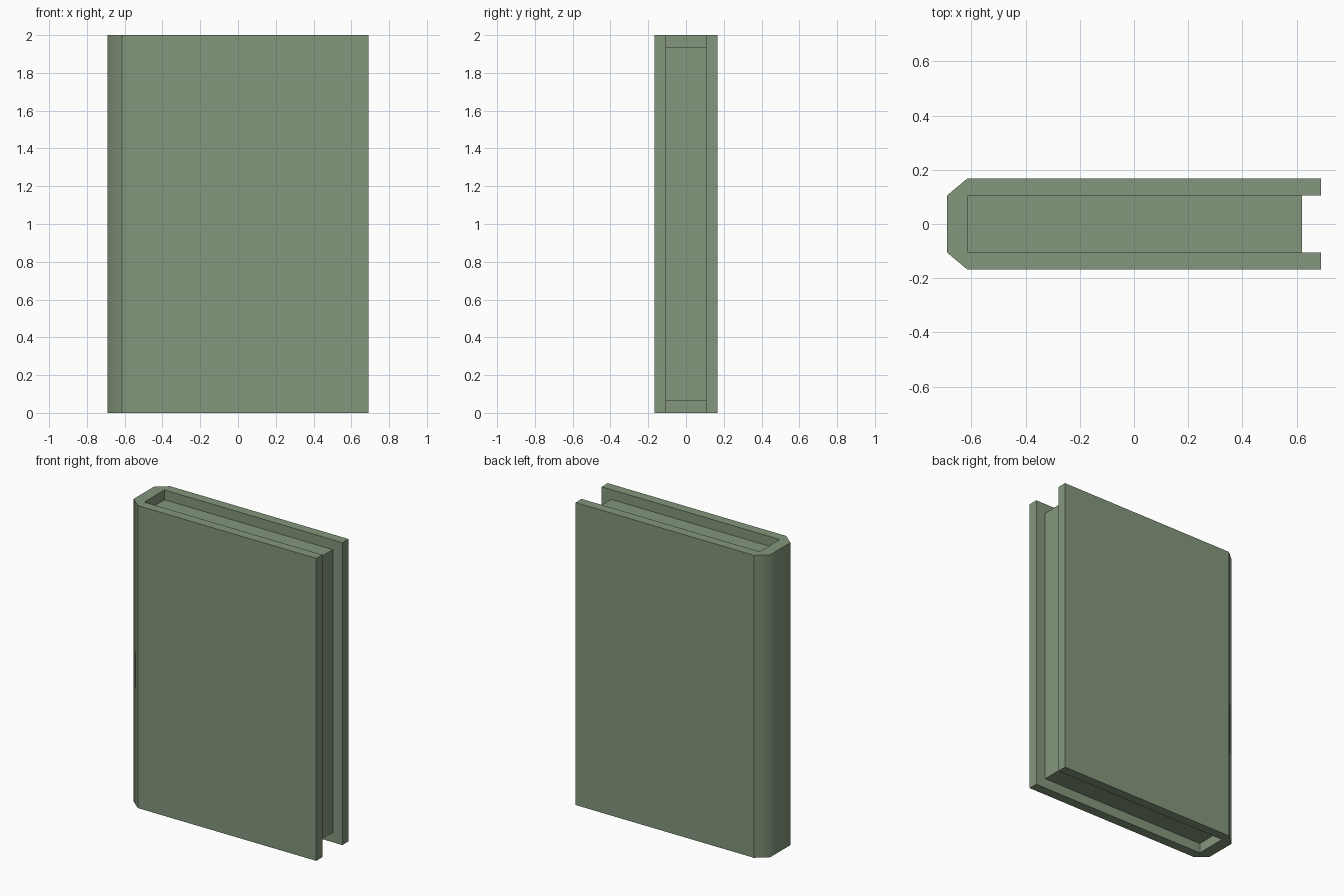
import bpy, bmesh

if "Cube" in bpy.data.objects:
    bpy.data.objects.remove(bpy.data.objects["Cube"])

green = bpy.data.materials.new("green")
green.diffuse_color = (0.23, 0.31, 0.20, 1)
green.use_nodes = True
green.node_tree.nodes["Principled BSDF"].inputs["Base Color"].default_value = green.diffuse_color


def extrude_profile(name, points, z0, z1, smooth_sides=()):
    """Extrude a plan outline upwards; the listed sides are smooth shaded."""
    bm = bmesh.new()
    low = [bm.verts.new((x, y, z0)) for x, y in points]
    high = [bm.verts.new((x, y, z1)) for x, y in points]
    bm.faces.new(low[::-1])
    bm.faces.new(high)
    n = len(points)
    for i in range(n):
        j = (i + 1) % n
        side = bm.faces.new((low[i], low[j], high[j], high[i]))
        side.smooth = i in smooth_sides
    bmesh.ops.recalc_face_normals(bm, faces=bm.faces)
    # crisp rims and cover borders; only the spine corners blend
    for e in bm.edges:
        e.smooth = all(f.smooth for f in e.link_faces)
    mesh = bpy.data.meshes.new(name)
    bm.to_mesh(mesh)
    bm.free()
    mesh.materials.append(green)
    obj = bpy.data.objects.new(name, mesh)
    bpy.context.collection.objects.link(obj)
    return obj


# Cover: U-shaped outline with a bevelled spine, back half mirrored to front
half = [(0.69, 0.105), (0.69, 0.168), (-0.615, 0.168), (-0.69, 0.105)]
outline = half + [(x, -y) for x, y in reversed(half)]
outline += [(-0.612, -0.105), (-0.612, 0.105)]
extrude_profile("book_cover", outline, 0, 2, smooth_sides=(2, 3, 4))

# Page block: inset at the top, bottom and open edge
pages = [(-0.612, -0.105), (0.62, -0.105), (0.62, 0.105), (-0.612, 0.105)]
extrude_profile("page_block", pages, 0.065, 1.935)
